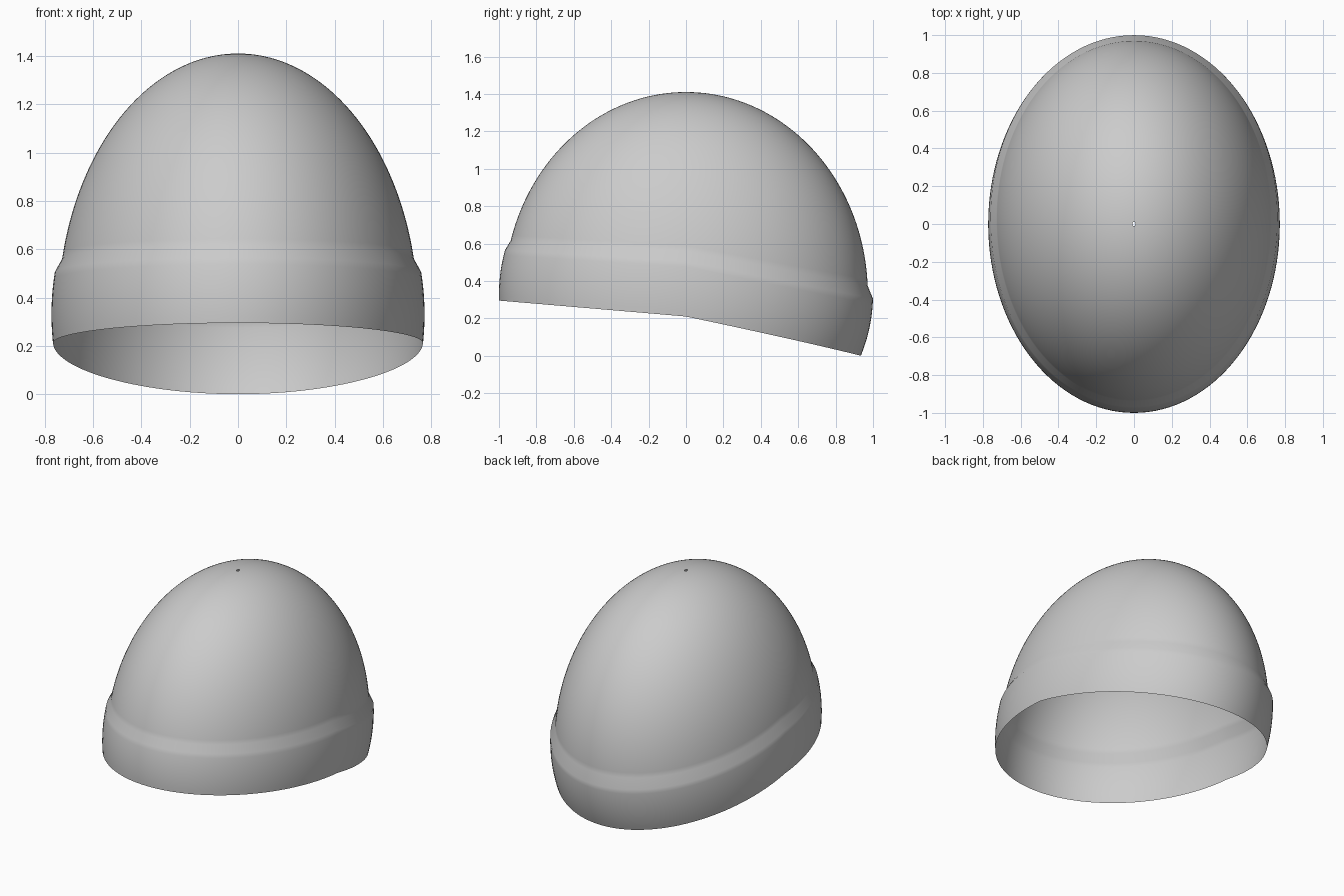
import bpy, bmesh, math

if "Cube" in bpy.data.objects:
    bpy.data.objects.remove(bpy.data.objects["Cube"])

SEG, RINGS = 128, 48
CZ = 0.33                       # height of the widest section

def lerp_y(y, front, mid, back):
    """Height line seen from the side: two straight runs meeting at y=0."""
    return mid + (front - mid) * -y if y < 0 else mid + (back - mid) * y

def on_shell(ang, z, ax, ay, h):
    r = math.sqrt(max(0, 1 - ((z - CZ) / h) ** 2))
    return (ax * r * math.cos(ang), ay * r * math.sin(ang), z)

DOME = (0.745, 0.972, 1.08)
BAND = (0.772, 1.0, 0.93)

def column(ang):
    y = math.sin(ang)
    top = lerp_y(y, 0.615, 0.56, 0.375)     # where the dome meets the band
    step = lerp_y(y, 0.565, 0.505, 0.305)   # shoulder of the band
    rim = lerp_y(y * 0.94 if y > 0 else y, 0.295, 0.21, -0.013)
    pts = []
    end = math.acos((top - CZ) / DOME[2])
    for i in range(RINGS + 1):              # dome, with a pinhole at the crown
        t = 0.012 + (end - 0.012) * i / RINGS
        pts.append(on_shell(ang, CZ + DOME[2] * math.cos(t), *DOME))
    for i in range(11):                     # raised band down to the rim
        pts.append(on_shell(ang, step + (rim - step) * i / 10, *BAND))
    return pts

# Cap shell: one open surface
bm = bmesh.new()
cols = [[bm.verts.new(p) for p in column(2 * math.pi * k / SEG)] for k in range(SEG)]
for k in range(SEG):
    a, b = cols[k], cols[(k + 1) % SEG]
    for i in range(len(a) - 1):
        bm.faces.new((a[i], a[i + 1], b[i + 1], b[i]))
bmesh.ops.recalc_face_normals(bm, faces=bm.faces)
for f in bm.faces:
    f.smooth = True
mesh = bpy.data.meshes.new("cap_shell")
bm.to_mesh(mesh)
bm.free()
obj = bpy.data.objects.new("cap_shell", mesh)
bpy.context.collection.objects.link(obj)
